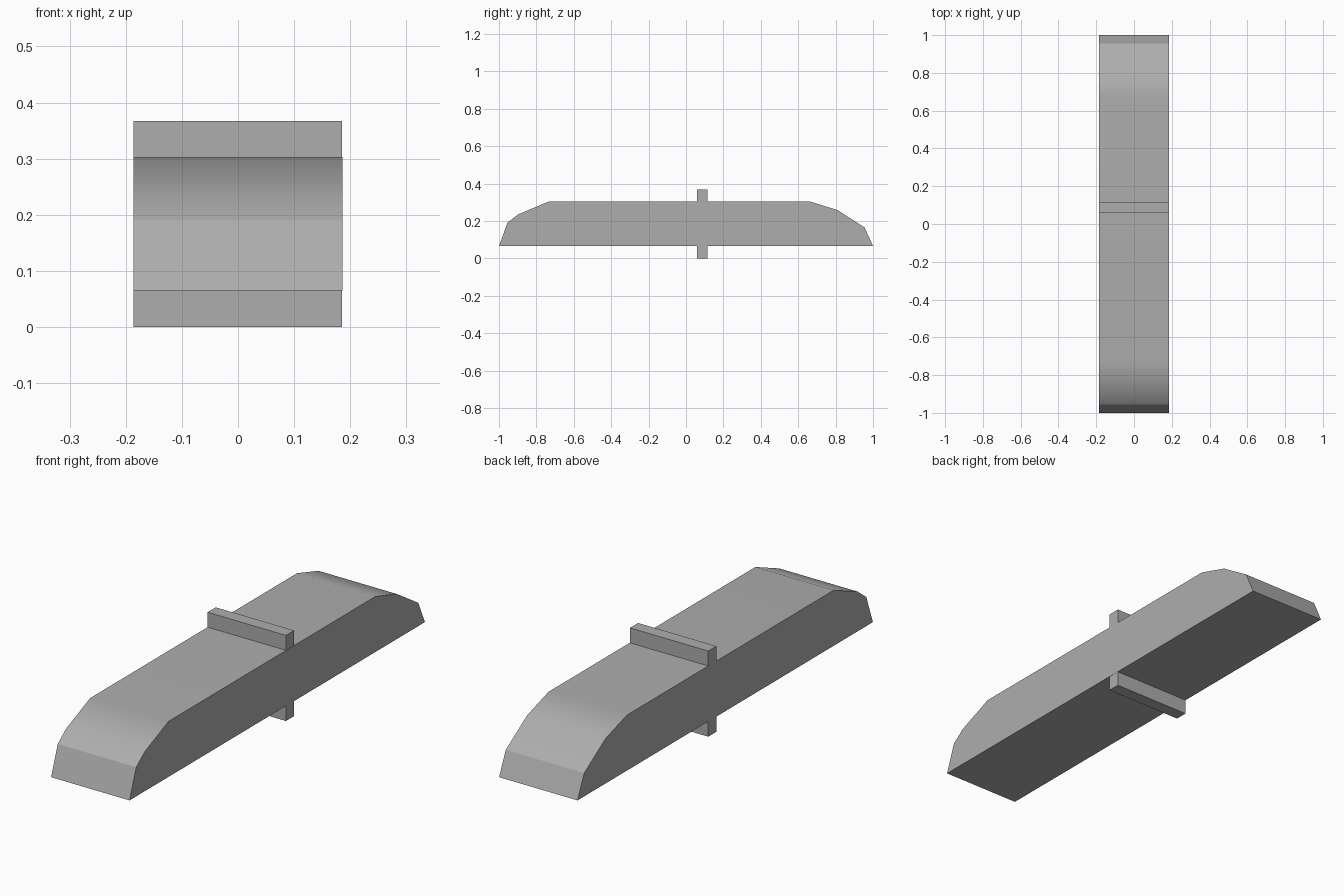
import bpy
import bmesh
import math

cube = bpy.data.objects.get("Cube")
if cube:
    bpy.data.objects.remove(cube, do_unlink=True)

# Single grey finish
GREY = (0.42, 0.42, 0.42, 1)
grey = bpy.data.materials.new("mid_grey")
grey.diffuse_color = GREY
grey.use_nodes = True
grey.node_tree.nodes["Principled BSDF"].inputs["Base Color"].default_value = GREY


def extrude_profile(name, profile, x0, x1):
    """Extrude a closed (y, z) outline along x."""
    bm = bmesh.new()
    face = bm.faces.new([bm.verts.new((x0, y, z)) for y, z in profile])
    result = bmesh.ops.extrude_face_region(bm, geom=[face])
    moved = [g for g in result["geom"] if isinstance(g, bmesh.types.BMVert)]
    bmesh.ops.translate(bm, vec=(x1 - x0, 0, 0), verts=moved)
    bmesh.ops.recalc_face_normals(bm, faces=bm.faces)
    mesh = bpy.data.meshes.new(name)
    bm.to_mesh(mesh)
    bm.free()
    mesh.materials.append(grey)
    obj = bpy.data.objects.new(name, mesh)
    bpy.context.collection.objects.link(obj)
    return obj


# Long body with a flat base and rounded, slightly uneven ends
BASE, TOP = 0.065, 0.303
body = extrude_profile("body", [
    (-1.0, BASE), (-0.955, 0.19), (-0.897, 0.235), (-0.735, TOP),
    (0.665, TOP), (0.81, 0.258), (0.955, 0.165), (1.0, BASE),
], -0.186, 0.186)
bpy.ops.object.select_all(action='DESELECT')
body.select_set(True)
bpy.context.view_layer.objects.active = body
bpy.ops.object.shade_smooth_by_angle(angle=math.radians(30))

# Keep the large flat top evenly shaded
weighted = body.modifiers.new("even_flats", 'WEIGHTED_NORMAL')
weighted.mode = 'FACE_AREA'
weighted.keep_sharp = True

# Narrow cross ribs above and below the body
for name, z0, z1 in (("upper_rib", TOP, 0.367), ("lower_rib", 0.0, BASE)):
    extrude_profile(name, [(0.06, z0), (0.06, z1), (0.115, z1), (0.115, z0)], -0.186, 0.185)
